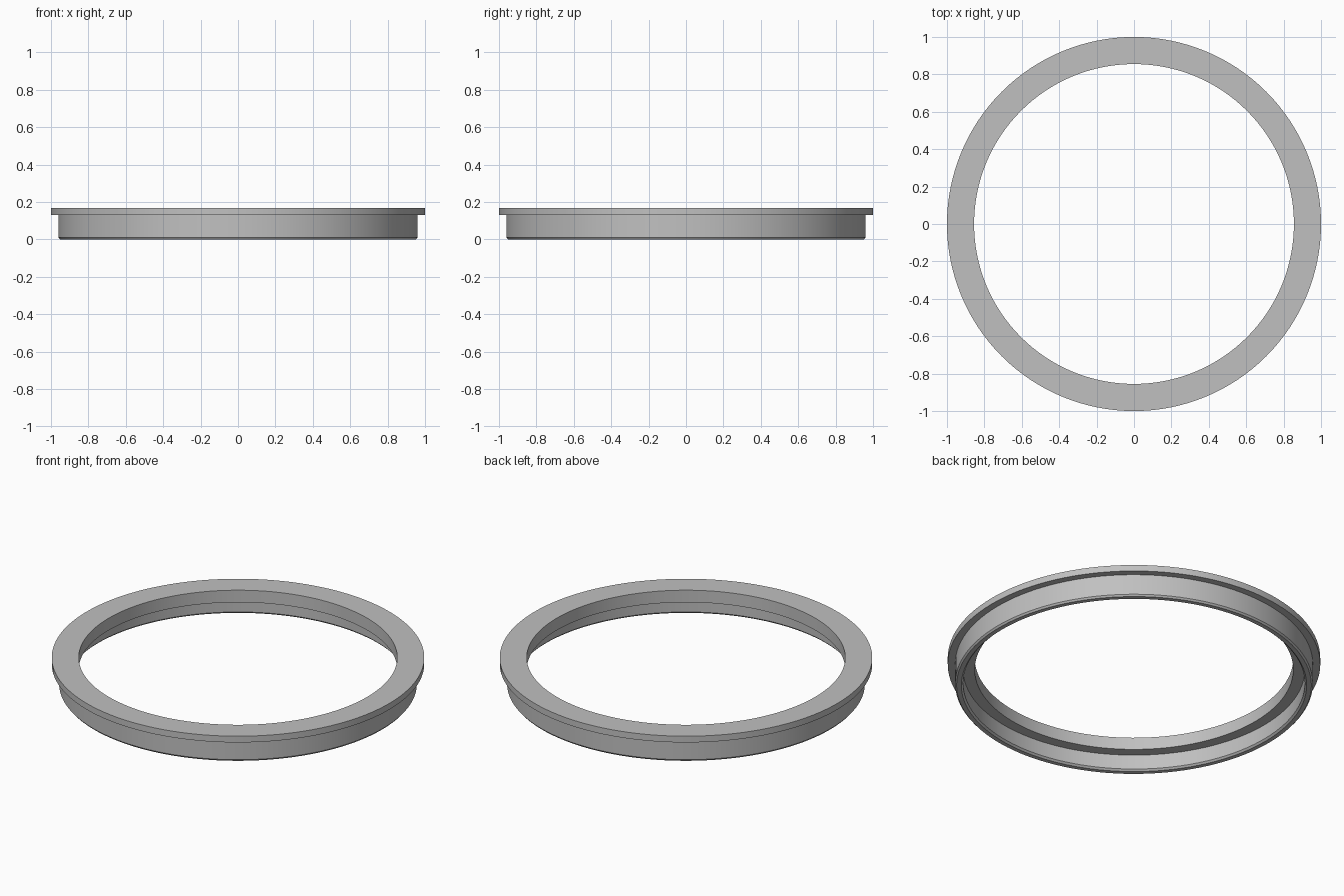
import bpy
import bmesh
from math import radians, tau
from mathutils import Matrix

SEGMENTS = 128

cube = bpy.data.objects.get("Cube")
if cube:
    bpy.data.objects.remove(cube, do_unlink=True)

# Plain grey material
grey = bpy.data.materials.new("plain grey")
grey.use_nodes = True
colour = (0.53, 0.53, 0.53, 1)
grey.diffuse_color = colour
grey.node_tree.nodes["Principled BSDF"].inputs["Base Color"].default_value = colour

# Cross-section (radius, height): top flange, outer wall, chamfered foot, inner ledge
profile = [
    (0.855, 0.168), (0.855, 0.096), (0.917, 0.096), (0.917, 0.01),
    (0.927, 0), (0.952, 0), (0.96, 0.01), (0.96, 0.131),
    (1, 0.131), (1, 0.168),
]

# Sweep the closed section around the vertical axis
bm = bmesh.new()
rings = []
for i in range(SEGMENTS):
    turn = Matrix.Rotation(tau * i / SEGMENTS, 3, "Z")
    rings.append([bm.verts.new(turn @ Matrix.Identity(3).col[0] * r) for r, z in profile])
    for vert, (r, z) in zip(rings[-1], profile):
        vert.co.z = z
for i, ring in enumerate(rings):
    following = rings[(i + 1) % SEGMENTS]
    for j in range(len(profile)):
        k = (j + 1) % len(profile)
        bm.faces.new((ring[j], ring[k], following[k], following[j]))
bmesh.ops.recalc_face_normals(bm, faces=bm.faces)

mesh = bpy.data.meshes.new("flanged_ring")
bm.to_mesh(mesh)
bm.free()
mesh.materials.append(grey)
ring_object = bpy.data.objects.new("flanged_ring", mesh)
bpy.context.collection.objects.link(ring_object)

# Smooth walls with crisp rims
bpy.ops.object.select_all(action="DESELECT")
ring_object.select_set(True)
bpy.context.view_layer.objects.active = ring_object
bpy.ops.object.shade_smooth_by_angle(angle=radians(30))
